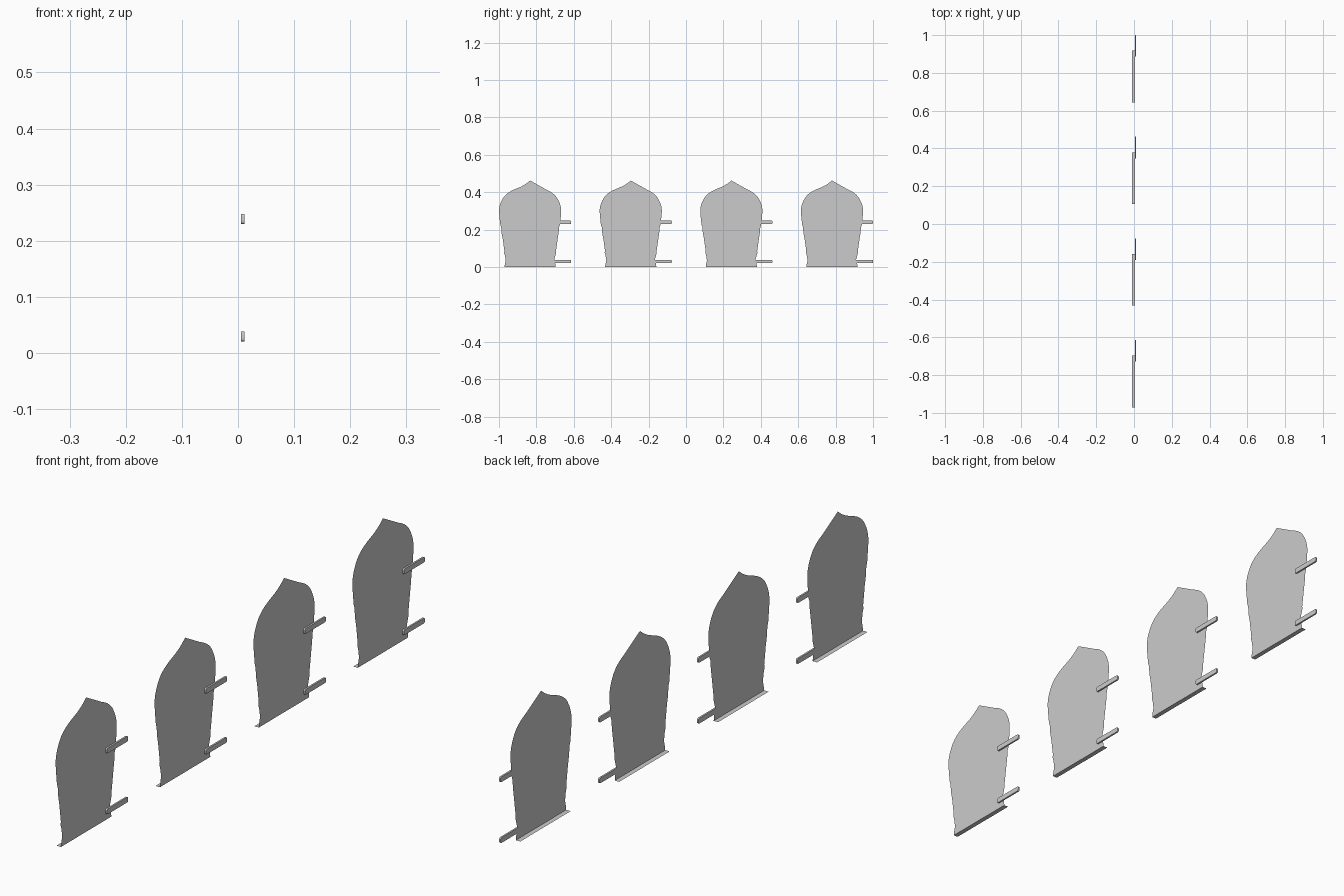
import bpy, bmesh, math
from mathutils import Vector

if "Cube" in bpy.data.objects:
    bpy.data.objects.remove(bpy.data.objects["Cube"])

PANEL_X = 0.0055          # plane of the flat panels
CENTRES = [-0.8335 + 0.538 * i for i in range(4)]

# Half outline (half width, height): foot, small bead, swelling side, pointed dome
FOOT = [(.137, 0), (.135, .015), (.129, .04), (.124, .064)]
BEAD = [(.124, .064), (.134, .066), (.139, .076), (.137, .087), (.130, .093)]
SIDE = [(.130, .093), (.137, .104), (.141, .12), (.146, .15), (.152, .18), (.155, .215)]
DOME = [(.155, .215), (.159, .225), (.162, .25), (.165, .28), (.166, .305),
        (.162, .33), (.152, .355), (.137, .379), (.114, .399),
        (.084, .415), (.050, .429), (.022, .445), (0, .4625)]


def smooth(pts, n=4):
    """Catmull-Rom curve through the points."""
    p = [Vector(q) for q in [pts[0]] + pts + [pts[-1]]]
    out = []
    for a, b, c, d in zip(p, p[1:], p[2:], p[3:]):
        for k in range(n):
            t = k / n
            out.append(0.5 * (2 * b + (c - a) * t + (2 * a - 5 * b + 4 * c - d) * t * t
                              + (3 * b - a - 3 * c + d) * t ** 3))
    return out


def make_object(name, bm, y):
    me = bpy.data.meshes.new(name)
    bm.to_mesh(me)
    bm.free()
    ob = bpy.data.objects.new(name, me)
    ob.location.y = y
    bpy.context.collection.objects.link(ob)


def flat_face(bm, pts):
    return bm.faces.new([bm.verts.new(p) for p in pts])


def panel(y):
    half = [p for part in (FOOT, BEAD, SIDE, DOME) for p in smooth(part)]
    outline = [(w, z) for w, z in half] + [(0, .4625)]
    outline += [(-w, z) for w, z in reversed(half)]
    bm = bmesh.new()
    flat_face(bm, [(PANEL_X, w, z) for w, z in outline])
    bmesh.ops.triangulate(bm, faces=bm.faces[:])
    make_object("arched_panel", bm, y)


def base_flange(y):
    # Thin strip along the bottom edge, reaching behind the panel
    bm = bmesh.new()
    flat_face(bm, [(-.0115, -.137, 0), (PANEL_X, -.137, 0),
                   (PANEL_X, .137, 0), (-.0115, .137, 0)])
    make_object("base_flange", bm, y)


def peg(y, z, h=.018, r=.005):
    # Flat bar with rounded corners, fixed to the panel face
    y0, y1, n = .105, .2195, 4
    corners = [(y1 - r, z - h / 2 + r, -90), (y1 - r, z + h / 2 - r, 0),
               (y0 + r, z + h / 2 - r, 90), (y0 + r, z - h / 2 + r, 180)]
    pts = []
    for cy, cz, start in corners:
        for k in range(n + 1):
            a = math.radians(start + 90 * k / n)
            pts.append((PANEL_X, cy + r * math.cos(a), cz + r * math.sin(a)))
    bm = bmesh.new()
    f = flat_face(bm, pts)
    ext = bmesh.ops.extrude_face_region(bm, geom=[f], use_keep_orig=True)
    verts = [v for v in ext["geom"] if isinstance(v, bmesh.types.BMVert)]
    bmesh.ops.translate(bm, verts=verts, vec=(.006, 0, 0))
    bmesh.ops.recalc_face_normals(bm, faces=bm.faces[:])
    make_object("side_peg", bm, y)


for c in CENTRES:
    panel(c)
    base_flange(c)
    peg(c, .239)
    peg(c, .0295)
